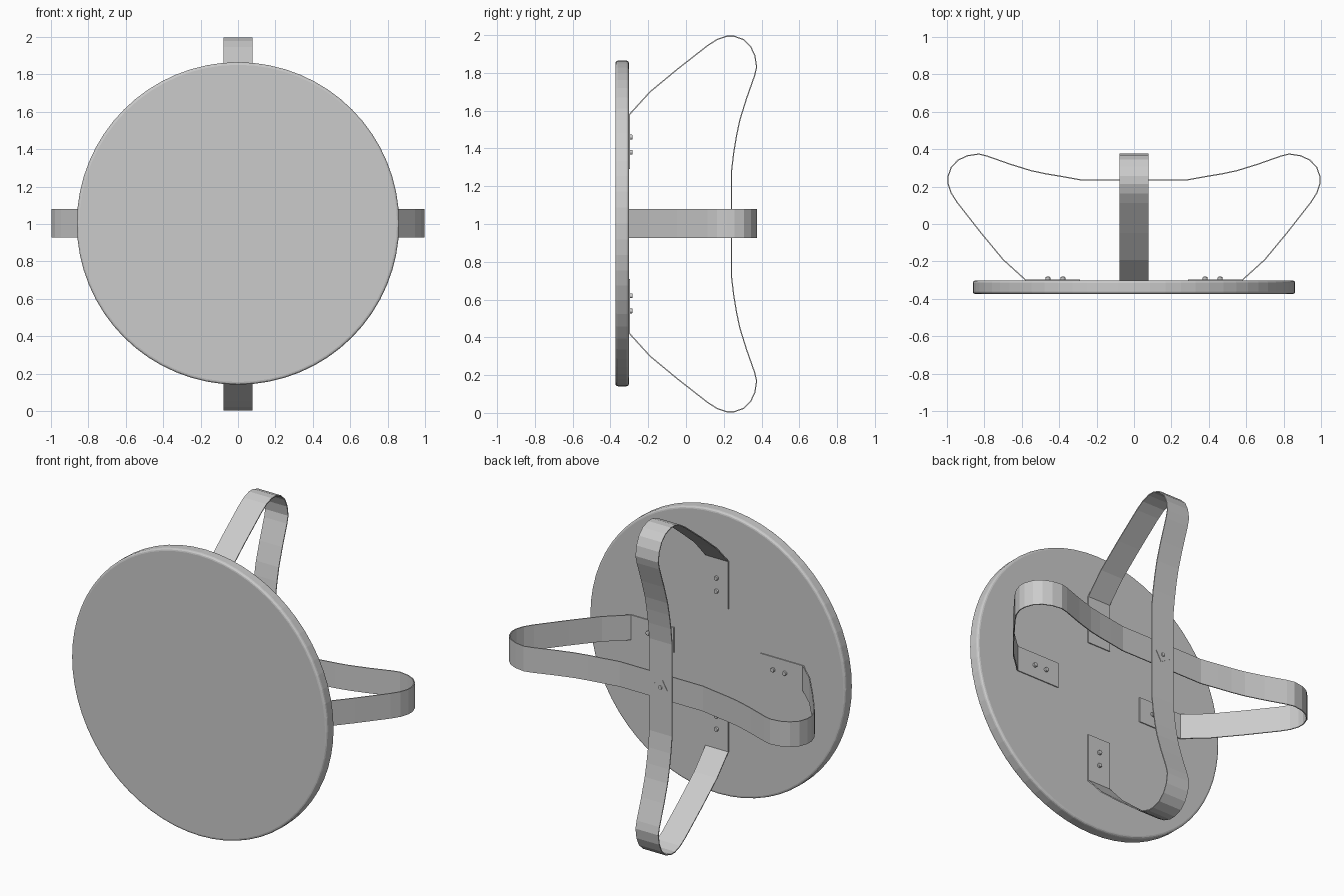
import bpy, bmesh, math
from mathutils import Matrix, Vector

if "Cube" in bpy.data.objects:
    bpy.data.objects.remove(bpy.data.objects["Cube"])

DISC_Z = 1.003
DISC_BACK = -0.302
T = 0.006          # strap thickness
W = 0.153          # strap width


def add_object(name, bm):
    bmesh.ops.recalc_face_normals(bm, faces=bm.faces[:])
    me = bpy.data.meshes.new(name)
    bm.to_mesh(me)
    bm.free()
    ob = bpy.data.objects.new(name, me)
    bpy.context.collection.objects.link(ob)
    return ob


# Round front panel with softened rims
bm = bmesh.new()
depth = 0.072
bmesh.ops.create_cone(bm, cap_ends=True, segments=64, radius1=0.862, radius2=0.862, depth=depth,
                      matrix=Matrix.Translation((0, DISC_BACK - depth / 2, DISC_Z))
                      @ Matrix.Rotation(math.pi / 2, 4, 'X'))
rims = [e for e in bm.edges if abs(e.verts[0].co.y - e.verts[1].co.y) < 1e-4]
bmesh.ops.bevel(bm, geom=rims, offset=0.014, segments=3, profile=0.5, affect='EDGES')
add_object("round_panel", bm)

# Half of the strap path: (distance from centre, y)
HALF = [(0.29, DISC_BACK + T / 2), (0.58, DISC_BACK + T / 2), (0.70, -0.19), (0.82, -0.045),
        (0.945, 0.115), (0.977, 0.165), (0.994, 0.215), (0.994, 0.255), (0.976, 0.305),
        (0.94, 0.342), (0.89, 0.365), (0.83, 0.374), (0.785, 0.363), (0.66, 0.319),
        (0.55, 0.285), (0.47, 0.268), (0.38, 0.253), (0.28, 0.241)]


def strap(name, vertical, centre_z, dip):
    """Flat ribbon bent along the mirrored path."""
    half = HALF[:-1] + [(HALF[-1][0], HALF[-1][1] - dip)]
    path = half + [(-d, y) for d, y in reversed(half)]
    bm = bmesh.new()
    rows = []
    for d, y in path:
        row = []
        for w in (-W / 2, W / 2):
            x, z = (w, d) if vertical else (d, w)
            row.append(bm.verts.new((x, y, centre_z + z)))
        rows.append(row)
    for a, b in zip(rows, rows[1:]):
        bm.faces.new((a[0], a[1], b[1], b[0]))
    ob = add_object(name, bm)
    mod = ob.modifiers.new("thickness", 'SOLIDIFY')
    mod.thickness = T
    mod.offset = 0
    mod.use_even_offset = True
    return ob


strap("vertical_strap", True, 1.0, 0.0)
strap("horizontal_strap", False, DISC_Z, T)


def screw(name, x, y, z, r=0.013, h=0.014):
    """Small domed screw head facing +y."""
    bm = bmesh.new()
    bmesh.ops.create_cone(bm, cap_ends=True, segments=12, radius1=r, radius2=r, depth=h,
                          matrix=Matrix.Translation((x, y + h / 2, z))
                          @ Matrix.Rotation(-math.pi / 2, 4, 'X'))
    top = [e for e in bm.edges if all(v.co.y > y + h / 2 for v in e.verts)]
    bmesh.ops.bevel(bm, geom=top, offset=0.005, segments=2, profile=0.5, affect='EDGES')
    return add_object(name, bm)


# Two screws through each foot of the straps
for s in (-1, 1):
    for i, d in enumerate((0.38, 0.46)):
        side = "pos" if s > 0 else "neg"
        screw(f"horizontal_foot_screw_{side}_{i}", s * d, DISC_BACK + T, DISC_Z)
        screw(f"vertical_foot_screw_{side}_{i}", 0, DISC_BACK + T, 1.0 + s * d)

# Turned square washer and screw at the crossing
bm = bmesh.new()
bmesh.ops.create_cube(bm, size=1, matrix=Matrix.Translation((0, 0.241 + T / 2 + 0.001, 1.0))
                      @ Matrix.Rotation(math.radians(30), 4, 'Y')
                      @ Matrix.Diagonal((0.07, 0.003, 0.07, 1)))
add_object("crossing_washer", bm)
screw("crossing_screw", 0, 0.246, 1.0, 0.012, 0.008)
